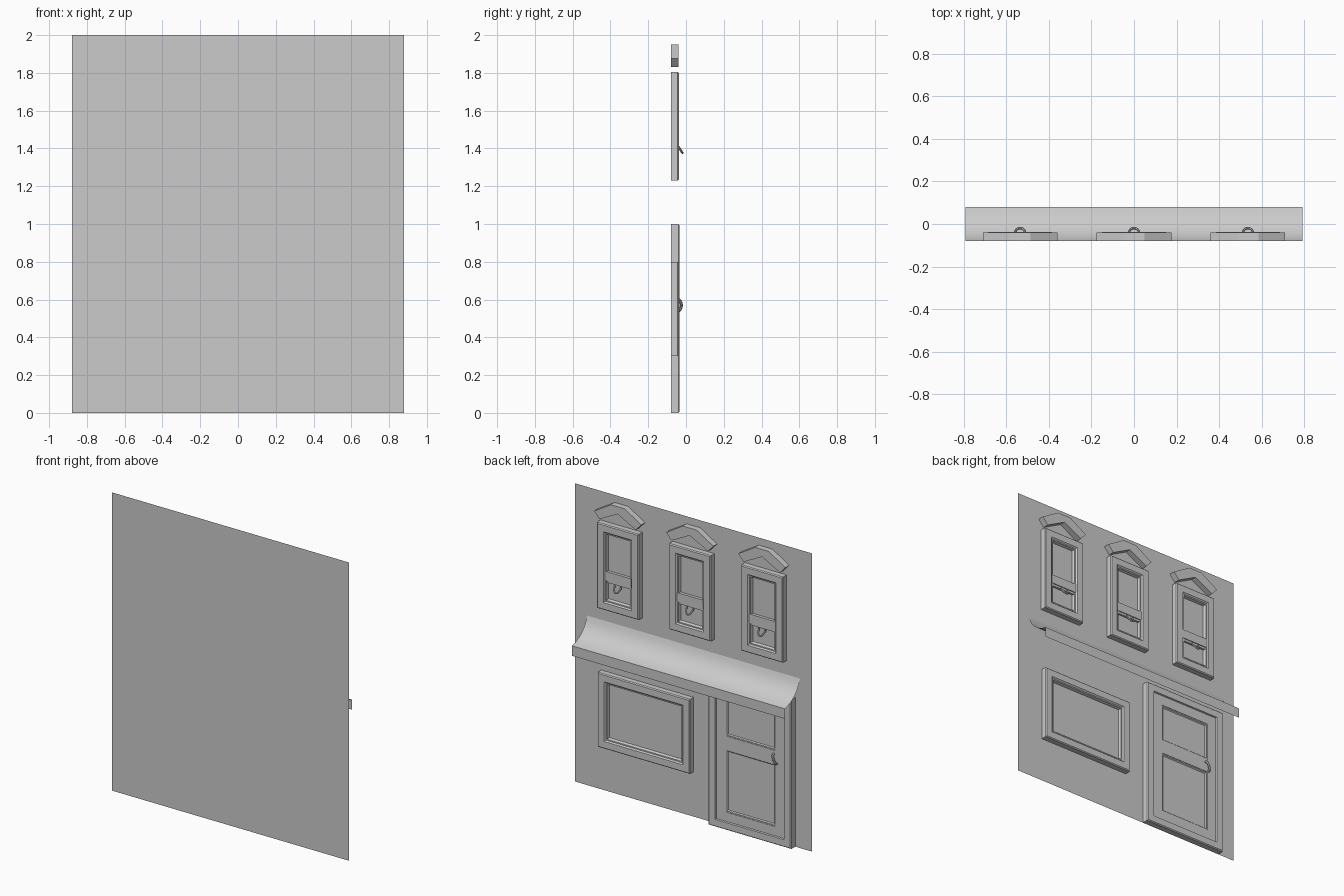
import bpy, bmesh, math

if "Cube" in bpy.data.objects:
    bpy.data.objects.remove(bpy.data.objects["Cube"])

W = -0.08  # y of the wall plane; depth d is measured from it towards +y


def finish(name, bm, facing=None):
    bmesh.ops.recalc_face_normals(bm, faces=bm.faces)
    if facing is not None:
        bm.faces.ensure_lookup_table()
        bm.normal_update()
        if bm.faces[facing].normal.y < 0:
            bmesh.ops.reverse_faces(bm, faces=bm.faces)
    me = bpy.data.meshes.new(name)
    bm.to_mesh(me)
    bm.free()
    ob = bpy.data.objects.new(name, me)
    bpy.context.collection.objects.link(ob)
    return ob


def nested(name, x0, x1, z0, z1, steps):
    """Rectangular moulding: (inset, depth) loops bridged inwards and capped."""
    bm = bmesh.new()
    prev = None
    for i, d in steps:
        ring = [bm.verts.new((x, W + d, z)) for x, z in
                ((x0 + i, z0 + i), (x0 + i, z1 - i), (x1 - i, z1 - i), (x1 - i, z0 + i))]
        if prev:
            for k in range(4):
                n = (k + 1) % 4
                bm.faces.new((prev[k], prev[n], ring[n], ring[k]))
        prev = ring
    bm.faces.new(prev)
    return finish(name, bm, -1)


def ring_panel(name, x0, x1, z0, z1, d0, d1, lip):
    """Raised lip around a sunk panel, placed on a surface at depth d0."""
    return nested(name, x0, x1, z0, z1, [(0, d0), (0, d1), (lip, d1), (lip + .006, d0 + .001)])


def box(name, x0, x1, z0, z1, d0, d1):
    return nested(name, x0, x1, z0, z1, [(0, d0), (0, d1)])


def extrude_profile(name, pts, d0, d1):
    bm = bmesh.new()
    f = bm.faces.new([bm.verts.new((x, W + d0, z)) for x, z in pts])
    r = bmesh.ops.extrude_face_region(bm, geom=[f])
    vs = [v for v in r['geom'] if isinstance(v, bmesh.types.BMVert)]
    bmesh.ops.translate(bm, verts=vs, vec=(0, d1 - d0, 0))
    return finish(name, bm)


def tube(name, pts, radius):
    cu = bpy.data.curves.new(name, 'CURVE')
    cu.dimensions = '3D'
    cu.bevel_depth = radius
    cu.bevel_resolution = 2
    cu.use_fill_caps = True
    sp = cu.splines.new('POLY')
    sp.points.add(len(pts) - 1)
    for p, co in zip(sp.points, pts):
        p.co = (*co, 1)
    ob = bpy.data.objects.new(name, cu)
    bpy.context.collection.objects.link(ob)
    bpy.ops.object.select_all(action='DESELECT')
    ob.select_set(True)
    bpy.context.view_layer.objects.active = ob
    bpy.ops.object.convert(target='MESH')
    bpy.ops.object.shade_smooth_by_angle()


# Moulded frame profile: outer side, eased edge, flat face, sloped step, recess
FRAME = [(0, 0), (0, .036), (.006, .042), (.05, .042), (.058, .034), (.066, .034), (.072, .016)]

# Facade wall, a single flat sheet
bm = bmesh.new()
bm.faces.new([bm.verts.new((x, W, z)) for x, z in ((-.88, 0), (.88, 0), (.88, 2), (-.88, 2))])
finish("facade_wall", bm)

# Three upper sash windows with pediments and lift handles
for n, cx in enumerate((-.535, 0, .535)):
    nested(f"sash_frame_{n}", cx - .155, cx + .155, 1.23, 1.805, FRAME)
    box(f"meeting_rail_{n}", cx - .097, cx + .097, 1.43, 1.49, .016, .036)
    box(f"rail_ledge_{n}", cx - .097, cx + .097, 1.415, 1.43, .016, .03)
    half = [(.135, 1.83), (.175, 1.875), (.05, 1.95)]
    pts = [(cx + x, z) for x, z in half] + [(cx - x, z) for x, z in reversed(half)] + [(cx, 1.90)]
    extrude_profile(f"pediment_{n}", pts, 0, .04)
    arc = [math.pi * k / 10 for k in range(11)]
    tube(f"lift_handle_{n}", [(cx + .024 * math.cos(a), W + .036 + .025 * math.sin(a),
                               1.415 - .038 * math.sin(a)) for a in arc], .006)

# Shop window
nested("shop_window", 0, .685, .30, .80, FRAME)

# Door frame, leaf and panels
nested("door_frame", -.755, -.14, 0, 1.0,
       [(0, 0), (0, .04), (.006, .046), (.05, .046), (.056, .026)])
bm = None
X0, X1 = -.70, -.195
for name, a in (("door_stile_left", (-.265, X1, .05, .95)), ("door_stile_right", (X0, -.635, .05, .95)),
                ("door_top_rail", (-.635, -.265, .88, .95)), ("door_lock_rail", (-.635, -.265, .535, .625)),
                ("door_bottom_rail", (-.635, -.265, .05, .115))):
    box(name, *a, .02, .036)
ring_panel("door_upper_panel", -.635, -.265, .625, .88, .026, .033, .008)
ring_panel("door_lower_panel", -.635, -.265, .115, .535, .026, .033, .008)

# Door pull handle
tube("door_handle", [(-.632 + .012 * math.cos(a), W + .036 + .02 * math.sin(a), .57 + .03 * math.cos(a))
                     for a in (math.pi * k / 10 for k in range(11))], .008)

# Awning: open curved sheet with a hanging lip
P0, P1, P2 = (0, 1.137), (.035, 1.02), (.16, .995)
prof = []
for k in range(9):
    t = k / 8
    prof.append([(1 - t) ** 2 * a + 2 * t * (1 - t) * b + t * t * c for a, b, c in zip(P0, P1, P2)])
prof.append((.16, .928))
bm = bmesh.new()
rows = [[bm.verts.new((x, W + d, z)) for x in (-.79, .79)] for d, z in prof]
for a, b in zip(rows, rows[1:]):
    bm.faces.new((a[0], a[1], b[1], b[0]))
awning = finish("awning", bm, -1)
bpy.ops.object.select_all(action='DESELECT')
awning.select_set(True)
bpy.context.view_layer.objects.active = awning
bpy.ops.object.shade_smooth_by_angle()
